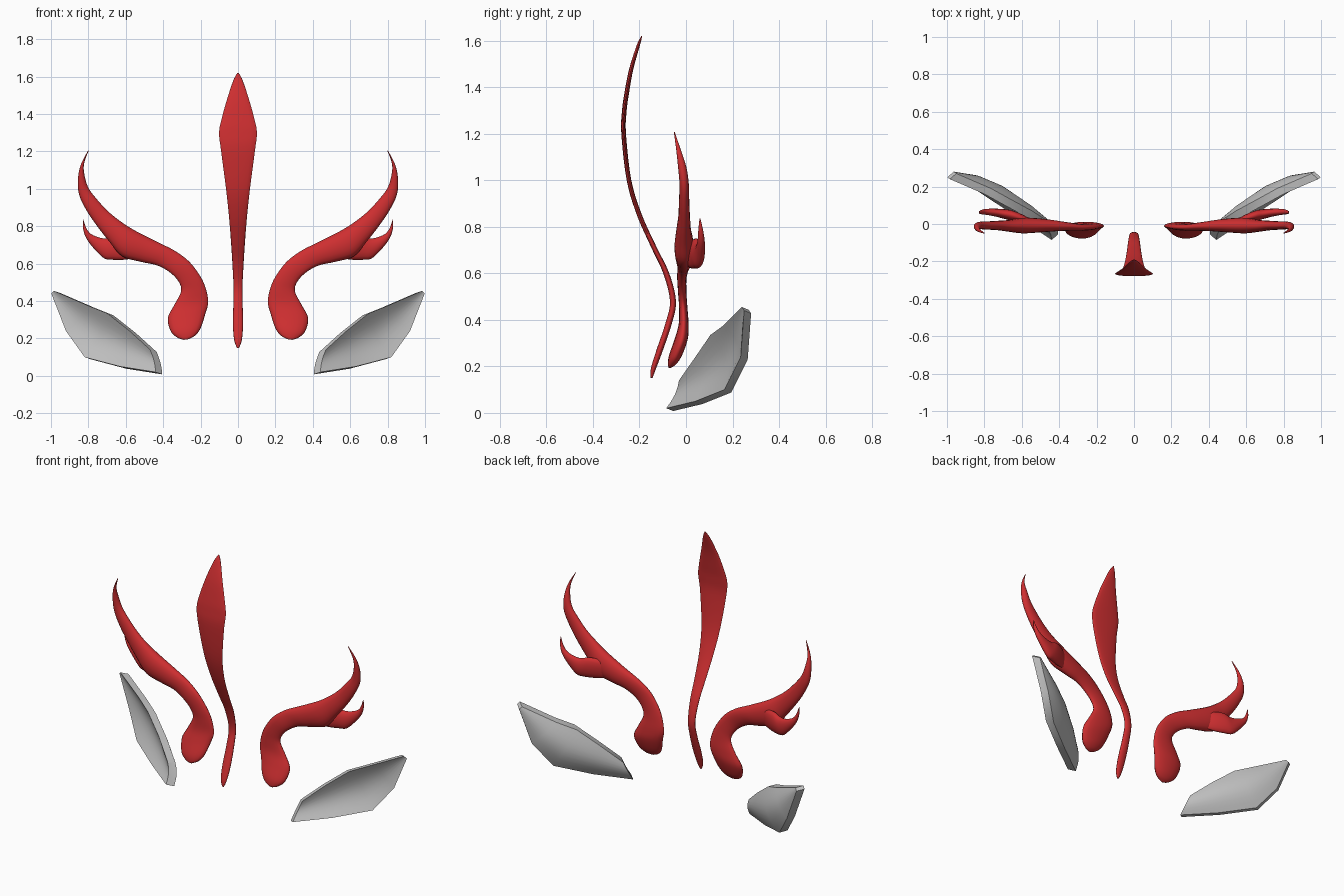
import bpy, bmesh, math
from mathutils import Vector as V


def material(name, rgb):
    m = bpy.data.materials.new(name)
    m.diffuse_color = (*rgb, 1)
    return m


RED = material("crimson red", (0.62, 0.028, 0.03))
GREY = material("light grey", (0.52, 0.52, 0.52))


def spline(rows, n):
    """Catmull-Rom resampling of rows of numbers, n steps per span."""
    p = [rows[0]] + rows + [rows[-1]]
    out = []
    for i in range(1, len(p) - 2):
        for k in range(n):
            t = k / n
            out.append([0.5 * (2 * b + (c - a) * t + (2 * a - 5 * b + 4 * c - d) * t * t
                               + (3 * b - a - 3 * c + d) * t ** 3)
                        for a, b, c, d in zip(*p[i - 1:i + 3])])
    return out + [list(rows[-1])]


def loft(name, rings, mat, angle, mirror=False):
    """Skin closed rings, cap both ends and smooth below an angle."""
    bm = bmesh.new()
    vs = [[bm.verts.new(p) for p in r] for r in rings]
    n = len(vs[0])
    for r, s in zip(vs, vs[1:]):
        for i in range(n):
            j = (i + 1) % n
            bm.faces.new((r[i], r[j], s[j], s[i]))
    bm.faces.new(vs[0])
    bm.faces.new(vs[-1])
    bmesh.ops.recalc_face_normals(bm, faces=bm.faces)
    me = bpy.data.meshes.new(name)
    bm.to_mesh(me)
    bm.free()
    me.shade_smooth()
    me.set_sharp_from_angle(angle=math.radians(angle))
    me.materials.append(mat)
    ob = bpy.data.objects.new(name, me)
    bpy.context.collection.objects.link(ob)
    if mirror:
        ob.modifiers.new("mirror", 'MIRROR').use_mirror_merge = False
    return ob


def ribbon(name, rows, mirror, n=5, sides=16):
    """Rows: lower edge x z, upper edge x z, depth y, half thickness."""
    rings = []
    for ax, az, bx, bz, y, t in spline(rows, n):
        a, b = V((ax, y, az)), V((bx, y, bz))
        c, h = (a + b) / 2, (b - a) / 2
        t = max(t, 0.001)
        rings.append([c + h * math.cos(w) + V((0, t * math.sin(w), 0))
                      for w in (2 * math.pi * k / sides for k in range(sides))])
    loft(name, rings, RED, 75, mirror)


# Central blade: height, depth, half width, half thickness
blade = [(.15, -.148, .006, .004), (.19, -.14, .02, .011), (.27, -.113, .027, .014),
         (.38, -.076, .025, .014), (.48, -.056, .024, .013), (.60, -.085, .03, .013),
         (.71, -.137, .037, .012), (.85, -.2, .048, .011), (1.0, -.245, .064, .010),
         (1.2, -.268, .09, .010), (1.3, -.265, .101, .010), (1.38, -.254, .086, .010),
         (1.48, -.235, .058, .009), (1.58, -.205, .025, .007), (1.62, -.19, .003, .002)]
ribbon("centre_blade", [(-w, z, w, z, y, t) for z, y, w, t in blade], False)

# Curled side horns
ribbon("side_horn", [
    (.29, .193, .27, .194, -.07, .004), (.325, .205, .23, .215, -.06, .018),
    (.36, .24, .20, .255, -.045, .028), (.375, .31, .175, .33, -.02, .028),
    (.34, .38, .16, .39, -.01, .021), (.305, .45, .17, .46, -.012, .018),
    (.315, .50, .20, .53, -.016, .018), (.36, .55, .26, .61, -.018, .02),
    (.43, .59, .34, .67, -.012, .025), (.52, .61, .44, .72, -.008, .035),
    (.62, .64, .56, .782, -.008, .042), (.69, .72, .64, .835, -.01, .032),
    (.76, .81, .70, .885, -.008, .025), (.813, .89, .755, .945, -.008, .022),
    (.85, .97, .797, 1.0, -.008, .02), (.856, 1.05, .818, 1.06, -.016, .018),
    (.84, 1.13, .824, 1.13, -.032, .01), (.80, 1.207, .798, 1.205, -.05, .002)], True)

# Short rear prong on each horn
ribbon("horn_prong", [
    (.55, .63, .53, .70, .005, .01), (.61, .621, .58, .74, .025, .024),
    (.67, .621, .64, .75, .045, .028), (.715, .628, .69, .735, .055, .025),
    (.765, .675, .735, .738, .062, .02), (.808, .73, .785, .758, .065, .015),
    (.828, .785, .811, .79, .063, .01), (.829, .835, .827, .835, .06, .002)], True)

# Cupped side plates: lower edge, upper edge, cup depth
plate = [((.44, .02, -.085), (.47, .14, -.03)), ((.63, .05, .04), (.58, .24, .04)),
         ((.82, .10, .165), (.70, .335, .105)), ((.92, .24, .235), (.80, .375, .16)),
         ((.998, .44, .25), (.985, .455, .24))]
to_plate = [(V((x, y, z)), V((u, v, w))) for (x, z, y), (u, w, v) in
            [((a[0], a[2], a[1]), (b[0], b[2], b[1])) for a, b in plate]]
rings = []
for (lo, up), depth in zip(plate, (.012, .035, .045, .025, .0)):
    lo = V((lo[0], lo[2], lo[1]))
    up = V((up[0], up[2], up[1]))
    front = [lo.lerp(up, k / 8) + V((-.5, .85, 0)) * depth * math.sin(math.pi * k / 8)
             for k in range(9)]
    back = [p + V((-.035, .03, -.012)) for p in reversed(front)]
    rings.append(front + back)
loft("side_plate", rings, GREY, 40, True)
